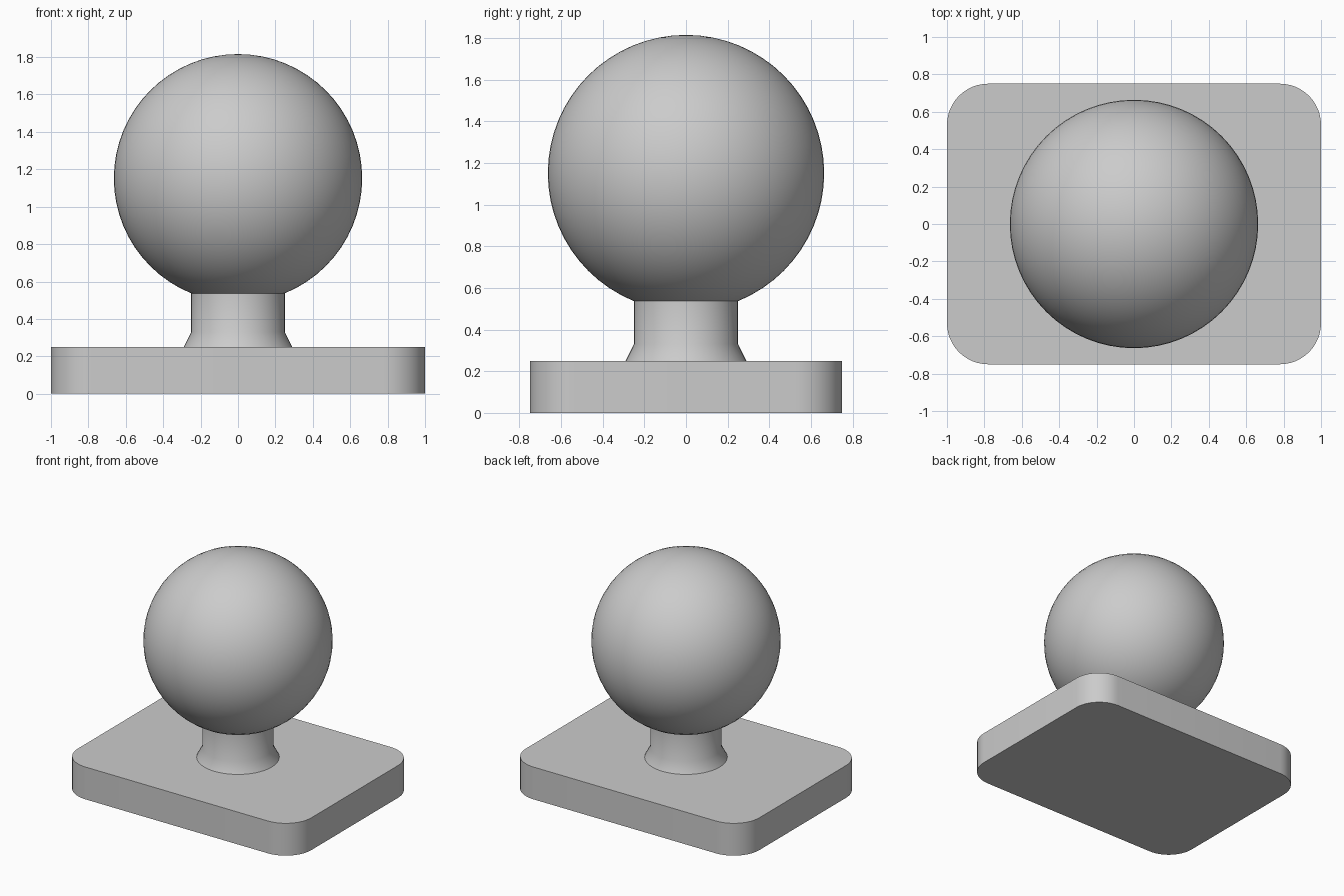
import bpy
import bmesh
from math import cos, sin, pi, radians

cube = bpy.data.objects.get("Cube")
if cube:
    bpy.data.objects.remove(cube, do_unlink=True)

# Single plain grey
GREY = (0.6, 0.6, 0.6, 1.0)
grey = bpy.data.materials.new("plain grey")
grey.use_nodes = True
grey.diffuse_color = GREY
grey.node_tree.nodes["Principled BSDF"].inputs["Base Color"].default_value = GREY


def finish(obj):
    """Apply the material and smooth shading with sharp edges kept."""
    obj.data.materials.append(grey)
    bpy.ops.object.select_all(action="DESELECT")
    obj.select_set(True)
    bpy.context.view_layer.objects.active = obj
    bpy.ops.object.shade_smooth_by_angle(angle=radians(35))


def add_mesh(name, bm):
    bmesh.ops.recalc_face_normals(bm, faces=bm.faces)
    mesh = bpy.data.meshes.new(name)
    bm.to_mesh(mesh)
    bm.free()
    obj = bpy.data.objects.new(name, mesh)
    bpy.context.collection.objects.link(obj)
    finish(obj)


# Base plate: rounded rectangle outline, extruded upward
half_x, half_y, height, radius, steps = 1.0, 0.75, 0.25, 0.22, 12
bm = bmesh.new()
outline = []
for quarter, (sx, sy) in enumerate([(1, 1), (-1, 1), (-1, -1), (1, -1)]):
    for i in range(steps + 1):
        a = (quarter + i / steps) * pi / 2
        outline.append(bm.verts.new((sx * (half_x - radius) + radius * cos(a),
                                     sy * (half_y - radius) + radius * sin(a), 0)))
bottom = bm.faces.new(outline)
extruded = bmesh.ops.extrude_face_region(bm, geom=[bottom], use_keep_orig=True)
top_verts = [g for g in extruded["geom"] if isinstance(g, bmesh.types.BMVert)]
bmesh.ops.translate(bm, verts=top_verts, vec=(0, 0, height))
add_mesh("base_plate", bm)

# Neck: straight post with a flared foot, turned from a profile
bm = bmesh.new()
profile = [(0.29, 0.25), (0.25, 0.33), (0.25, 0.56)]
points = [bm.verts.new((r, 0, z)) for r, z in profile]
edges = [bm.edges.new(pair) for pair in zip(points, points[1:])]
bmesh.ops.spin(bm, geom=points + edges, cent=(0, 0, 0), axis=(0, 0, 1),
               angle=2 * pi, steps=48, use_merge=True)
bmesh.ops.remove_doubles(bm, verts=bm.verts, dist=0.0001)
add_mesh("neck", bm)

# Ball on top of the neck
bpy.ops.mesh.primitive_uv_sphere_add(segments=64, ring_count=32, radius=0.664,
                                     location=(0, 0, 1.152))
ball = bpy.context.object
ball.name = "ball"
finish(ball)
